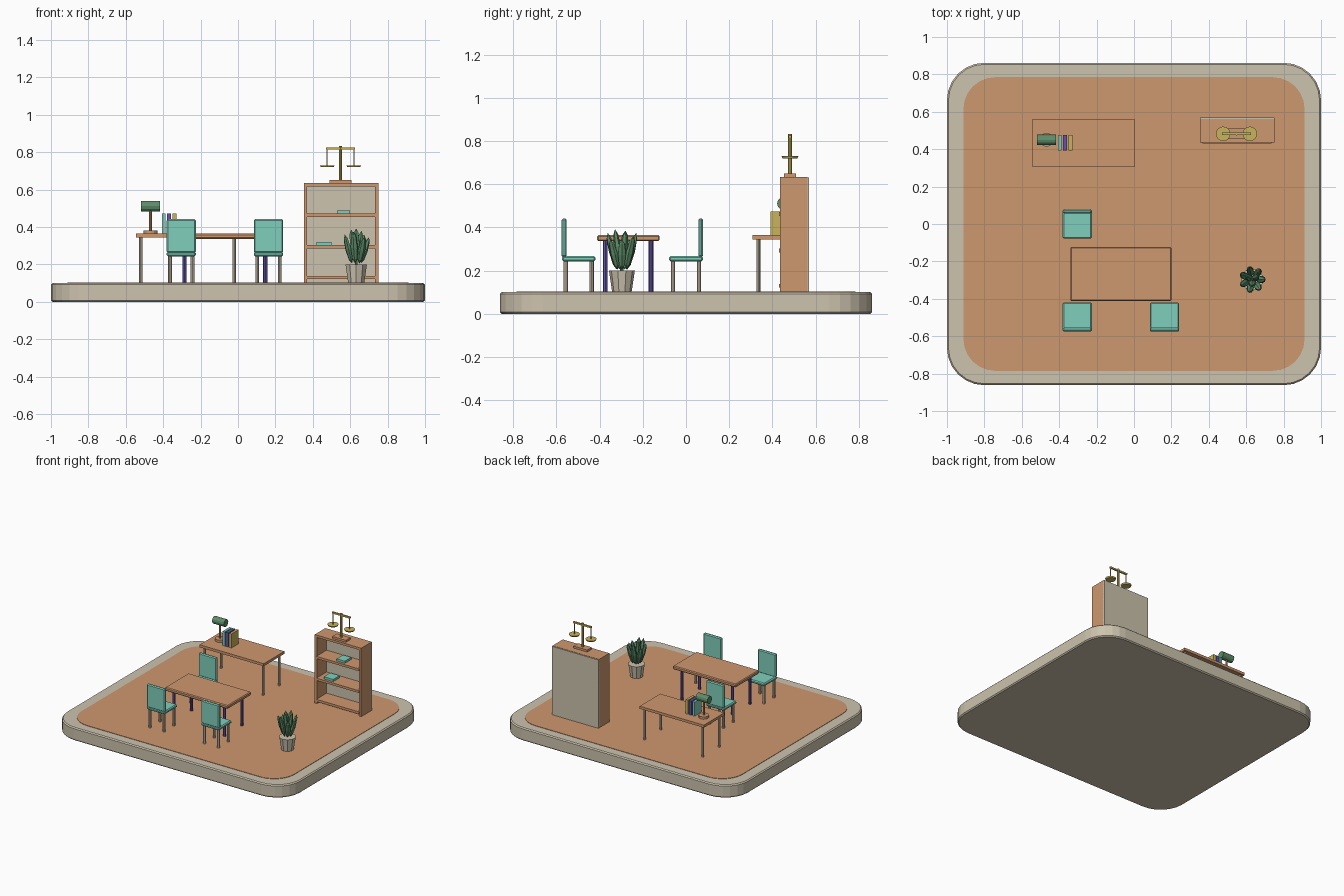
import bpy, bmesh, math
from mathutils import Vector, Matrix

if "Cube" in bpy.data.objects:
    bpy.data.objects.remove(bpy.data.objects["Cube"])


def mat(name, rgb):
    m = bpy.data.materials.new(name)
    lin = [((c / 255 + 0.055) / 1.055) ** 2.4 for c in rgb]
    m.diffuse_color = (*lin, 1)
    m.use_nodes = True
    m.node_tree.nodes["Principled BSDF"].inputs["Base Color"].default_value = m.diffuse_color
    return m


WOOD = mat("warm wood", (206, 152, 112))
BEIGE = mat("beige", (205, 195, 174))
TEAL = mat("teal", (127, 207, 188))
PURPLE = mat("purple", (98, 84, 172))
GREEN = mat("leaf green", (94, 142, 106))
GOLD = mat("gold", (200, 180, 92))


def finish(name, bm, m):
    bmesh.ops.recalc_face_normals(bm, faces=bm.faces)
    me = bpy.data.meshes.new(name)
    bm.to_mesh(me)
    bm.free()
    me.materials.append(m)
    ob = bpy.data.objects.new(name, me)
    bpy.context.collection.objects.link(ob)
    return ob


def box(name, x, y, z, m, bevel=0):
    """Box from (min, max) ranges."""
    bm = bmesh.new()
    bmesh.ops.create_cube(bm, size=1)
    for v in bm.verts:
        v.co = [(a + b) / 2 + c * (b - a) for (a, b), c in zip((x, y, z), v.co)]
    if bevel:
        bmesh.ops.bevel(bm, geom=bm.edges[:], offset=bevel, segments=1, affect='EDGES')
    return finish(name, bm, m)


def rod(name, a, b, r1, m, r2=None, sides=8):
    """Cylinder or cone between two points."""
    a, b = Vector(a), Vector(b)
    d = b - a
    bm = bmesh.new()
    bmesh.ops.create_cone(bm, cap_ends=True, segments=sides, radius1=r1,
                          radius2=r1 if r2 is None else r2, depth=d.length)
    rot = d.to_track_quat('Z', 'Y').to_matrix().to_4x4()
    bmesh.ops.transform(bm, matrix=Matrix.Translation((a + b) / 2) @ rot, verts=bm.verts)
    return finish(name, bm, m)


def slab(name, hx, hy, r, z0, z1, m, bevel=0):
    """Rounded rectangle plate."""
    bm = bmesh.new()
    vs = []
    for i, (sx, sy) in enumerate([(1, 1), (-1, 1), (-1, -1), (1, -1)]):
        for k in range(7):
            t = math.pi / 2 * (i + k / 6)
            vs.append(bm.verts.new((sx * (hx - r) + r * math.cos(t),
                                    sy * (hy - r) + r * math.sin(t), z0)))
    f = bm.faces.new(vs)
    ext = bmesh.ops.extrude_face_region(bm, geom=[f])
    up = [g for g in ext['geom'] if isinstance(g, bmesh.types.BMVert)]
    bmesh.ops.translate(bm, vec=(0, 0, z1 - z0), verts=up)
    if bevel:
        rim = [e for e in bm.edges if abs(e.verts[0].co.z - e.verts[1].co.z) < 1e-6]
        bmesh.ops.bevel(bm, geom=rim, offset=bevel, segments=1, affect='EDGES')
    return finish(name, bm, m)


FLOOR = 0.1


def legs(name, cx, cy, dx, dy, top, r, m):
    for sx in (-1, 1):
        for sy in (-1, 1):
            x, y = cx + sx * dx, cy + sy * dy
            rod(name, (x, y, FLOOR), (x, y, top), r, m)


# Base and floor
slab("base", 1, 0.862, 0.2, 0, 0.1, BEIGE, 0.008)
slab("floor", 0.912, 0.785, 0.17, 0.09, 0.103, WOOD)

# Meeting table
box("table_top", (-0.34, 0.20), (-0.412, -0.122), (0.337, 0.364), WOOD, 0.006)
legs("table_leg", -0.07, -0.268, 0.216, 0.106, 0.34, 0.011, PURPLE)

# Desk
box("desk_top", (-0.545, 0.005), (0.308, 0.56), (0.344, 0.364), WOOD)
legs("desk_leg", -0.27, 0.435, 0.25, 0.1, 0.346, 0.009, BEIGE)


# Chairs
def chair(cx, cy, side):
    h = 0.078
    box("chair_seat", (cx - h, cx + h), (cy - h, cy + h), (0.243, 0.267), TEAL, 0.007)
    yb = cy + side * 0.068
    box("chair_back", (cx - h, cx + h), (yb - 0.011, yb + 0.011), (0.262, 0.442), TEAL, 0.007)
    legs("chair_leg", cx, cy, 0.06, 0.06, 0.246, 0.01, BEIGE)


chair(-0.303, 0.0, 1)
chair(-0.303, -0.497, -1)
chair(0.163, -0.497, -1)

# Bookcase
for x in (0.352, 0.732):
    box("bookcase_side", (x, x + 0.018), (0.436, 0.562), (FLOOR, 0.634), WOOD)
box("bookcase_top", (0.352, 0.75), (0.436, 0.562), (0.616, 0.634), WOOD)
box("bookcase_back", (0.352, 0.75), (0.556, 0.57), (FLOOR, 0.632), BEIGE)
for z in (0.13, 0.294, 0.463):
    box("bookcase_shelf", (0.366, 0.736), (0.431, 0.558), (z - 0.009, z + 0.009), WOOD)
box("shelf_book", (0.53, 0.60), (0.45, 0.53), (0.472, 0.488), TEAL)
box("shelf_book", (0.42, 0.50), (0.45, 0.53), (0.303, 0.32), TEAL)

# Balance scales
SX, SY = 0.548, 0.482
box("scales_plinth", (SX - 0.058, SX + 0.058), (SY - 0.028, SY + 0.028), (0.634, 0.65), WOOD)
rod("scales_post", (SX, SY, 0.65), (SX, SY, 0.833), 0.009, GOLD)
box("scales_beam", (SX - 0.077, SX + 0.077), (SY - 0.006, SY + 0.006), (0.814, 0.826), GOLD)
for s in (-1, 1):
    x = SX + s * 0.071
    rod("scales_hanger", (x, SY, 0.728), (x, SY, 0.818), 0.003, GOLD, sides=6)
    rod("scales_pan", (x, SY, 0.72), (x, SY, 0.73), 0.034, GOLD, r2=0.039, sides=16)

# Desk lamp
LX, LY = -0.468, 0.45
rod("lamp_base", (LX, LY, 0.364), (LX, LY, 0.382), 0.037, WOOD, sides=12)
rod("lamp_stem", (LX, LY, 0.38), (LX, LY, 0.495), 0.007, WOOD)
rod("lamp_shade", (LX - 0.05, LY, 0.511), (LX + 0.05, LY, 0.511), 0.028, GREEN, sides=12)

# Desk books
for x0, x1, m in ((-0.407, -0.387, TEAL), (-0.38, -0.358, PURPLE), (-0.35, -0.33, GOLD)):
    box("desk_book", (x0, x1), (0.392, 0.476), (0.364, 0.473), m)

# Potted plant
PX, PY = 0.632, -0.297
rod("plant_pot", (PX, PY, FLOOR), (PX, PY, 0.2), 0.045, BEIGE, r2=0.06, sides=10)
rod("plant_stem", (PX, PY, 0.19), (PX, PY, 0.28), 0.008, GREEN, sides=6)


def leaf(angle, r0, z0, r1, z1, width):
    out = Vector((math.cos(angle), math.sin(angle), 0))
    base = Vector((PX, PY, 0))
    a = base + out * r0 + Vector((0, 0, z0))
    b = base + out * r1 + Vector((0, 0, z1))
    bm = bmesh.new()
    bmesh.ops.create_uvsphere(bm, u_segments=6, v_segments=4, radius=1)
    rot = (b - a).to_track_quat('Z', 'Y').to_matrix().to_4x4()
    size = Matrix.Diagonal((width, width * 0.75, (b - a).length / 2, 1))
    bmesh.ops.transform(bm, matrix=Matrix.Translation((a + b) / 2) @ rot @ size, verts=bm.verts)
    finish("leaf", bm, GREEN)


for i in range(7):
    t = i * math.tau / 7
    leaf(t, 0.025, 0.205, 0.068, 0.345 + 0.015 * (i % 3), 0.021)
for i in range(3):
    leaf(i * math.tau / 3 + 0.5, 0.008, 0.23, 0.032, 0.38 + 0.006 * i, 0.021)
